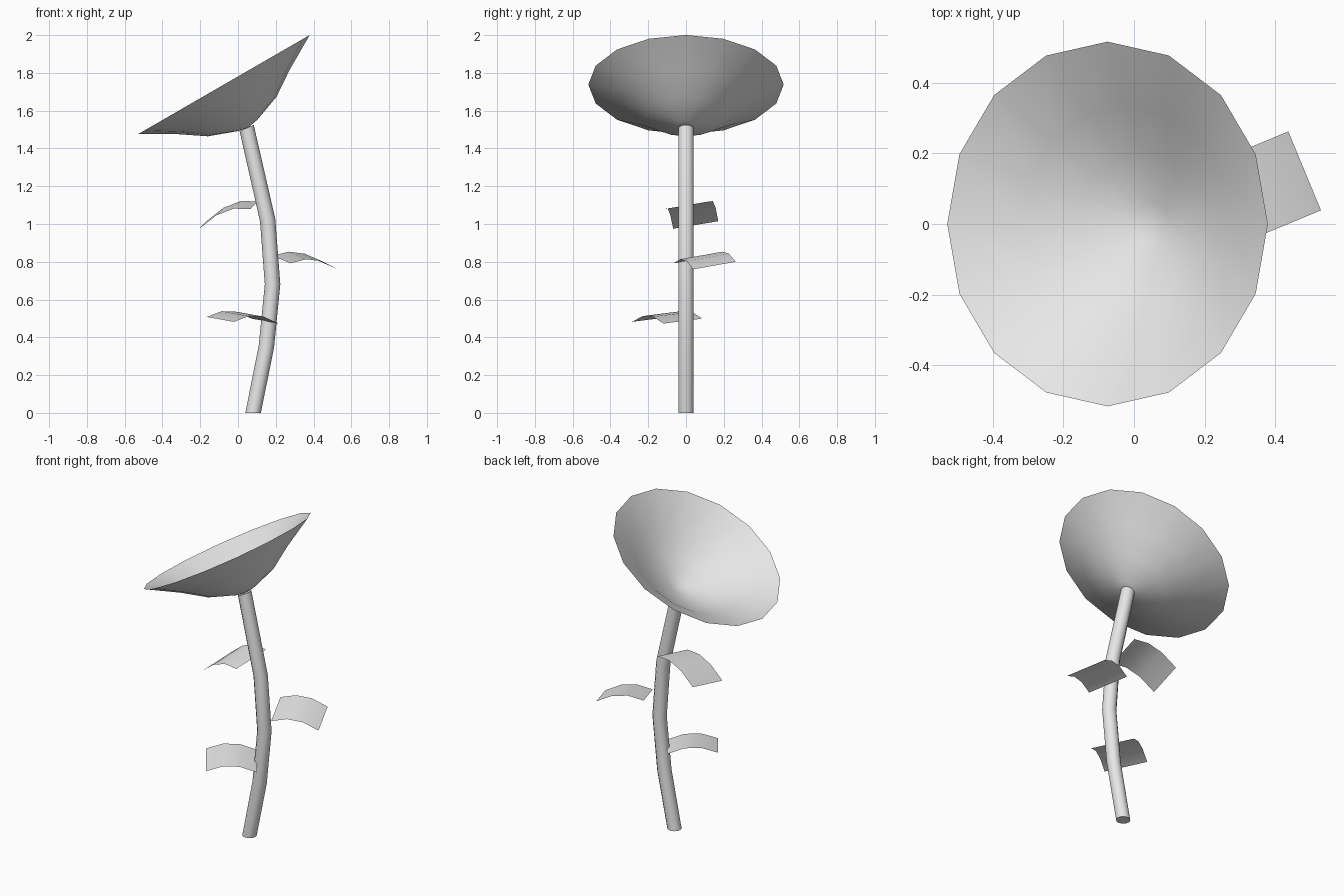
import bpy, bmesh
from math import sin, cos, pi, radians
from mathutils import Vector, Matrix

cube = bpy.data.objects.get("Cube")
if cube:
    bpy.data.objects.remove(cube, do_unlink=True)

grey = bpy.data.materials.new("plain_grey")
grey.use_nodes = True
GREY = (0.8, 0.8, 0.8, 1)
grey.diffuse_color = GREY
grey.node_tree.nodes["Principled BSDF"].inputs["Base Color"].default_value = GREY


def finish(bm, name, sharp=60):
    mesh = bpy.data.meshes.new(name)
    bm.to_mesh(mesh)
    bm.free()
    mesh.materials.append(grey)
    obj = bpy.data.objects.new(name, mesh)
    bpy.context.collection.objects.link(obj)
    bpy.ops.object.select_all(action='DESELECT')
    obj.select_set(True)
    bpy.context.view_layer.objects.active = obj
    bpy.ops.object.shade_smooth_by_angle(angle=radians(sharp))
    return obj


def bridge(bm, a, b):
    n = len(a)
    for i in range(n):
        j = (i + 1) % n
        bm.faces.new((a[i], a[j], b[j], b[i]))


# Stem: tube of tilted rings (x, z, tilt in degrees)
def build_stem(radius=0.041, sides=12):
    bm = bmesh.new()
    path = [(0.08, 0, 0), (0.15, 0.35, -8), (0.183, 0.68, 0),
            (0.157, 1.02, 9), (0.046, 1.508, 24)]
    rings = []
    for x, z, tilt in path:
        side = Vector((cos(radians(tilt)), 0, sin(radians(tilt))))
        rings.append([bm.verts.new(Vector((x, 0, z))
                      + side * radius * cos(2 * pi * i / sides)
                      + Vector((0, radius * sin(2 * pi * i / sides), 0)))
                      for i in range(sides)])
    for a, b in zip(rings, rings[1:]):
        bridge(bm, a, b)
    bm.faces.new(list(reversed(rings[0])))
    bm.faces.new(rings[-1])
    finish(bm, "stem")


# Blossom: open bowl of revolution, tilted with its low rim toward -x
def build_blossom(sides=16):
    bm = bmesh.new()
    profile = [(0.06, -0.25), (0.21, -0.195), (0.34, -0.107), (0.525, 0)]
    rings = [[bm.verts.new((r * cos(2 * pi * i / sides),
                            0.985 * r * sin(2 * pi * i / sides), h))
              for i in range(sides)] for r, h in profile]
    tip = bm.verts.new((0, 0, -0.262))
    for i in range(sides):
        bm.faces.new((tip, rings[0][i], rings[0][(i + 1) % sides]))
    for a, b in zip(rings, rings[1:]):
        bridge(bm, b, a)
    bmesh.ops.recalc_face_normals(bm, faces=bm.faces)
    tilt = Matrix.Rotation(radians(-30), 4, 'Y')
    bm.transform(Matrix.Translation((-0.075, 0, 1.738)) @ tilt)
    finish(bm, "blossom")


# Leaf: rectangular strip arched along its length and rolled sideways
def build_leaf(name, center, angle, heights, roll, length=0.275, width=0.242):
    bm = bmesh.new()
    a = radians(angle)
    along = Vector((cos(a), sin(a), 0))
    across = Vector((-sin(a), cos(a), 0))
    inner, mid, outer = heights
    rows = []
    for k in range(4):
        t = k / 3 * 2 - 1
        z = mid + t * (outer - inner) / 2 + t * t * ((outer + inner) / 2 - mid)
        row = []
        for s in (-1, 1):
            p = Vector(center) + along * t * length / 2 + across * s * width / 2
            row.append(bm.verts.new((p.x, p.y, z + s * roll)))
        rows.append(row)
    for r, q in zip(rows, rows[1:]):
        bm.faces.new((r[0], q[0], q[1], r[1]))
    finish(bm, name)


build_stem()
build_blossom()
build_leaf("lower_leaf", (0.025, -0.1, 0), 215, (0.486, 0.528, 0.495), -0.013, 0.29, 0.25)
build_leaf("middle_leaf", (0.357, 0.098, 0), 22.5, (0.812, 0.832, 0.78), 0.02)
build_leaf("upper_leaf", (-0.05, 0.03, 0), 171, (1.1, 1.088, 0.995), -0.02)
